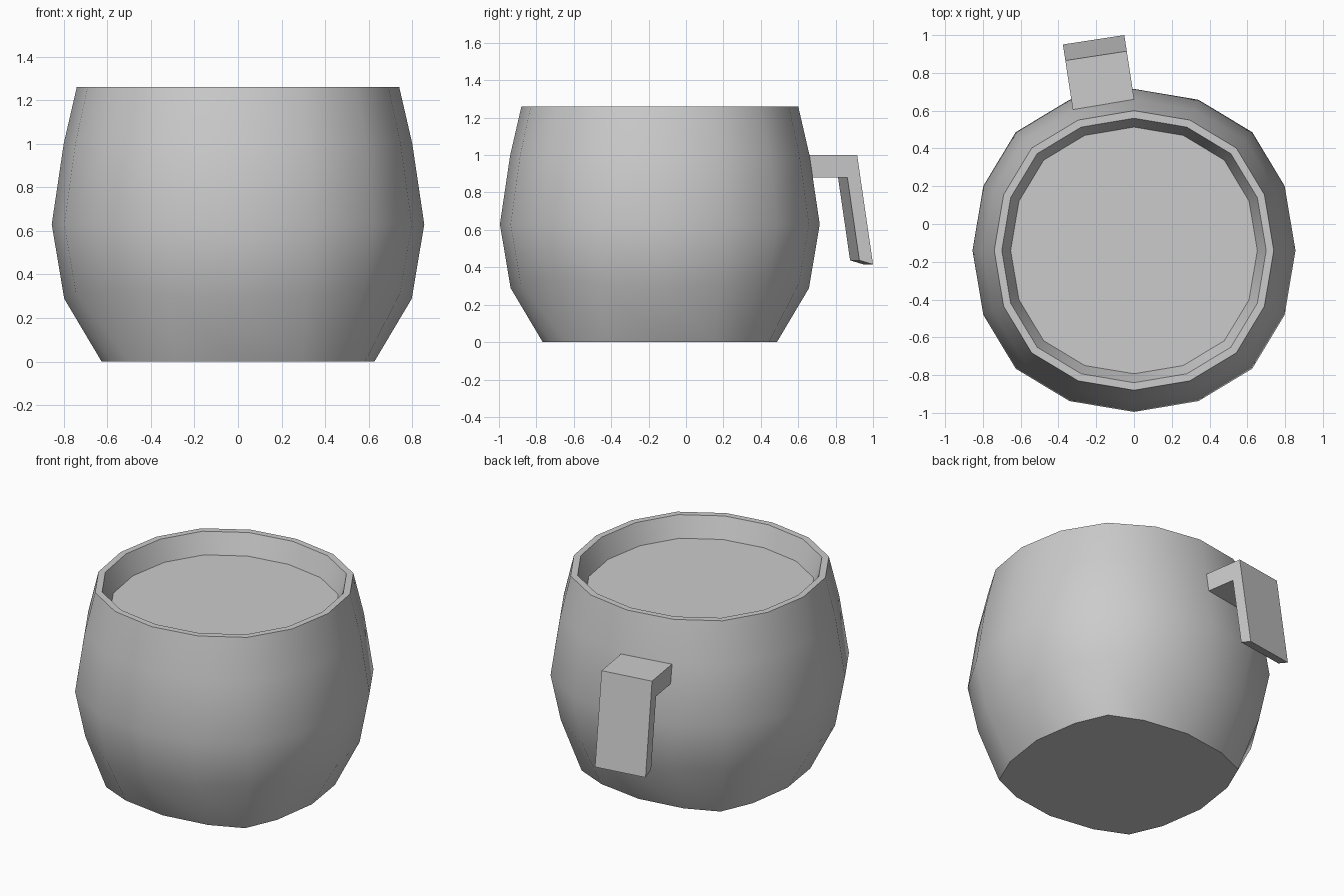
import bpy, bmesh, math
from mathutils import Vector

if "Cube" in bpy.data.objects:
    bpy.data.objects.remove(bpy.data.objects["Cube"], do_unlink=True)

grey = bpy.data.materials.new("plain_grey")
grey.use_nodes = True
grey.diffuse_color = (0.6, 0.6, 0.6, 1)
grey.node_tree.nodes["Principled BSDF"].inputs["Base Color"].default_value = (0.6, 0.6, 0.6, 1)

RADIUS, BELLY, CENTRE_Y = 0.855, 0.63, -0.14


def make_object(name, bm):
    bmesh.ops.recalc_face_normals(bm, faces=bm.faces)
    mesh = bpy.data.meshes.new(name)
    bm.to_mesh(mesh)
    bm.free()
    mesh.materials.append(grey)
    ob = bpy.data.objects.new(name, mesh)
    bpy.context.collection.objects.link(ob)
    return ob


def rounded_cube():
    """Cube smoothed by two subdivision levels, as a bmesh."""
    bm = bmesh.new()
    bmesh.ops.create_cube(bm, size=2)
    ob = make_object("rounded_cube_helper", bm)
    sub = ob.modifiers.new("round", 'SUBSURF')
    sub.levels = 2
    sub.use_limit_surface = False
    graph = bpy.context.evaluated_depsgraph_get()
    bm = bmesh.new()
    bm.from_object(ob, graph)
    bpy.data.objects.remove(ob, do_unlink=True)
    return bm


# Cup bowl: lower half of the rounded cube with a flattened base
bm = rounded_cube()
scale = RADIUS / max(v.co.x for v in bm.verts)
for v in bm.verts:
    v.co *= scale
base = [v for v in bm.verts if -v.co.z >= max(abs(v.co.x), abs(v.co.y)) - 0.01]
upper = [v for v in bm.verts if v.co.z > 0.01]
for v in base:
    v.co.z = -BELLY
bmesh.ops.delete(bm, geom=upper, context='VERTS')
for v in bm.verts:
    v.co.z += BELLY

# Upper wall, rim, inner lip: the belly ring extruded to (radius, height)
ring = [e for e in bm.edges if e.is_boundary]
last = RADIUS
for radius, height in [(0.80, 1.0), (0.74, 1.26), (0.70, 1.26), (0.653, 1.13)]:
    new = bmesh.ops.extrude_edge_only(bm, edges=ring)["geom"]
    for v in (g for g in new if isinstance(g, bmesh.types.BMVert)):
        v.co.x *= radius / last
        v.co.y *= radius / last
        v.co.z = height
    ring = [g for g in new if isinstance(g, bmesh.types.BMEdge) and g.is_boundary]
    last = radius

# Flat surface of the contents
bmesh.ops.contextual_create(bm, geom=ring)
for v in bm.verts:
    v.co.y += CENTRE_Y
cup = make_object("cup", bm)
bpy.ops.object.select_all(action='DESELECT')
cup.select_set(True)
bpy.context.view_layer.objects.active = cup
bpy.ops.object.shade_smooth_by_angle(angle=math.radians(60))

# Handle: bent profile (outward, height) extruded across its width
profile = [(-0.08, 1.0), (0.253, 1.0), (0.339, 0.415),
           (0.265, 0.437), (0.2, 0.88), (-0.08, 0.88)]
turn = math.radians(8.7)
outward = Vector((-math.sin(turn), math.cos(turn), 0))
across = Vector((-math.cos(turn), -math.sin(turn), 0))
start = Vector((0, 0.665, 0))
bm = bmesh.new()
side = bm.faces.new([bm.verts.new(start + outward * u + Vector((0, 0, z))) for u, z in profile])
new = bmesh.ops.extrude_face_region(bm, geom=[side])["geom"]
bmesh.ops.translate(bm, vec=across * 0.329,
                    verts=[g for g in new if isinstance(g, bmesh.types.BMVert)])
# Close the first side, which the extrusion may leave open
bmesh.ops.holes_fill(bm, edges=[e for e in bm.edges if e.is_boundary], sides=0)
make_object("handle", bm)
